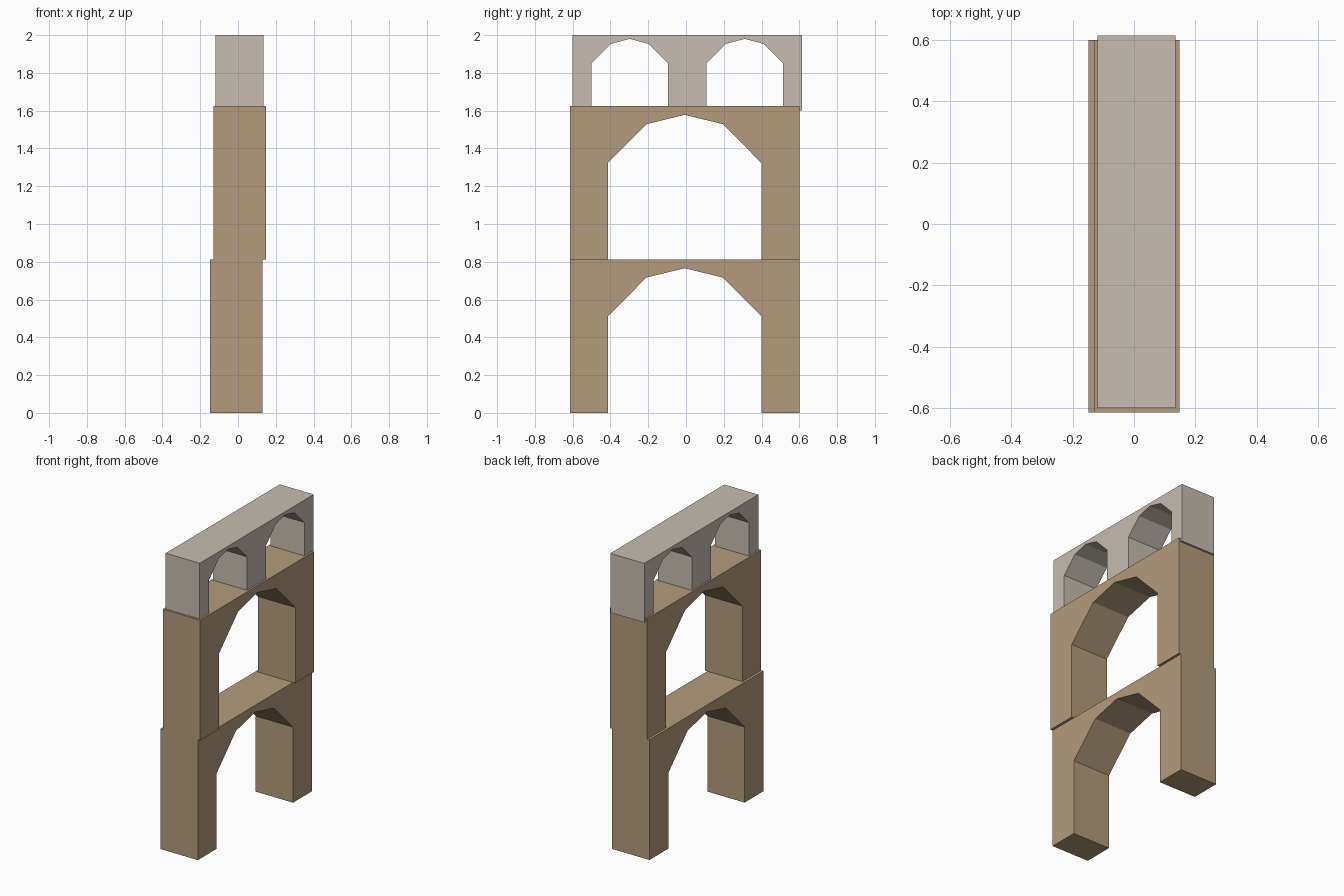
import bpy, bmesh

if "Cube" in bpy.data.objects:
    bpy.data.objects.remove(bpy.data.objects["Cube"])


def material(name, rgb):
    m = bpy.data.materials.new(name)
    m.diffuse_color = (*rgb, 1)
    m.use_nodes = True
    m.node_tree.nodes["Principled BSDF"].inputs["Base Color"].default_value = m.diffuse_color
    return m


def arcade(name, x0, x1, y0, y1, z0, z1, arches, spring, shoulder, crown, mat):
    """Extrude a wall profile (y, z) with faceted arch openings along x."""
    pts = [(y0, z1), (y0, z0)]
    for a, b in arches:
        w = (b - a) / 4
        pts += [(a, z0), (a, spring), (a + w, shoulder), (a + 2 * w, crown),
                (b - w, shoulder), (b, spring), (b, z0)]
    pts += [(y1, z0), (y1, z1)]
    bm = bmesh.new()
    face = bm.faces.new([bm.verts.new((x0, y, z)) for y, z in pts])
    ext = bmesh.ops.extrude_face_region(bm, geom=[face], use_keep_orig=True)
    moved = [e for e in ext["geom"] if isinstance(e, bmesh.types.BMVert)]
    bmesh.ops.translate(bm, verts=moved, vec=(x1 - x0, 0, 0))
    bmesh.ops.recalc_face_normals(bm, faces=bm.faces)
    mesh = bpy.data.meshes.new(name)
    bm.to_mesh(mesh)
    bm.free()
    mesh.materials.append(mat)
    obj = bpy.data.objects.new(name, mesh)
    bpy.context.collection.objects.link(obj)


sandstone = material("sandstone", (0.45, 0.33, 0.2))
pale_stone = material("pale_stone", (0.57, 0.51, 0.44))

# Two large single-arch tiers, slightly offset in x
TIER = 0.812
for i, (name, x0) in enumerate((("lower_arch", -0.148), ("middle_arch", -0.131))):
    z = i * TIER
    arcade(name, x0, x0 + 0.279, -0.615, 0.601, z, z + TIER,
           [(-0.414, 0.4)], z + 0.51, z + 0.716, z + 0.766, sandstone)

# Top tier with two small arches, sunk a little into the tier below
arcade("top_arcade", -0.119, 0.135, -0.601, 0.615, 1.6, 2.0,
       [(-0.5, -0.095), (0.108, 0.514)], 1.85, 1.953, 1.98, pale_stone)
